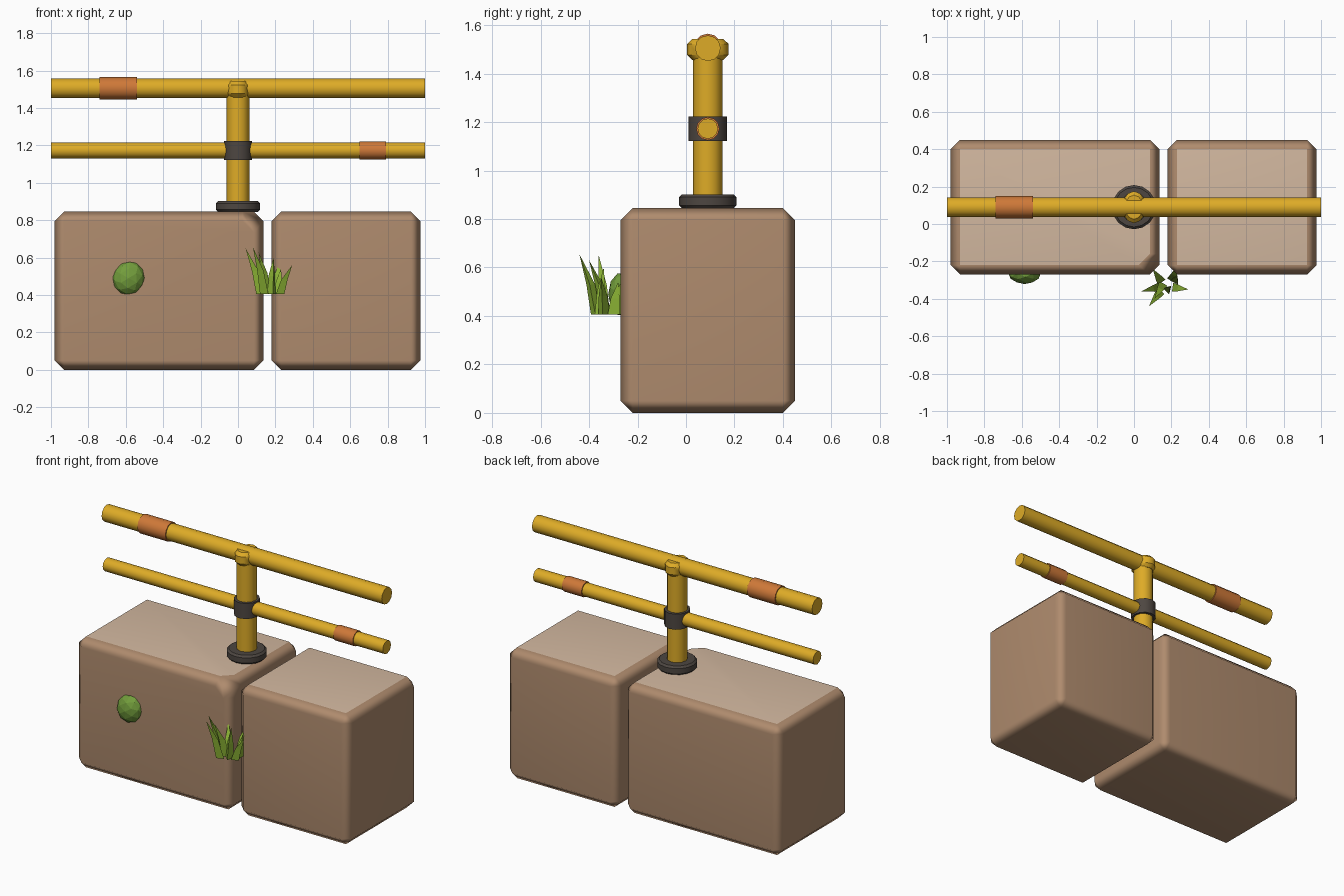
import bpy, bmesh, math
from mathutils import Matrix, Vector

cube = bpy.data.objects.get("Cube")
if cube:
    bpy.data.objects.remove(cube, do_unlink=True)


def material(name, r, g, b):
    m = bpy.data.materials.new(name)
    m.use_nodes = True
    m.diffuse_color = (r, g, b, 1)
    bsdf = next(n for n in m.node_tree.nodes if n.type == 'BSDF_PRINCIPLED')
    bsdf.inputs["Base Color"].default_value = (r, g, b, 1)
    bsdf.inputs["Roughness"].default_value = 0.7
    return m


BROWN = material("clay brown", 0.43, 0.26, 0.155)
TAN = material("pale tan", 0.65, 0.48, 0.35)
YELLOW = material("pipe yellow", 0.73, 0.41, 0.02)
ORANGE = material("rust orange", 0.62, 0.19, 0.04)
DARK = material("dark iron", 0.075, 0.062, 0.053)
MOSS = material("moss green", 0.17, 0.34, 0.045)
GRASS = material("grass green", 0.26, 0.45, 0.035)


def finish(bm, name, mats, smooth_angle=None):
    bmesh.ops.recalc_face_normals(bm, faces=bm.faces)
    mesh = bpy.data.meshes.new(name)
    bm.to_mesh(mesh)
    bm.free()
    ob = bpy.data.objects.new(name, mesh)
    bpy.context.scene.collection.objects.link(ob)
    for m in mats:
        mesh.materials.append(m)
    if smooth_angle:
        bpy.ops.object.select_all(action='DESELECT')
        ob.select_set(True)
        bpy.context.view_layer.objects.active = ob
        bpy.ops.object.shade_smooth_by_angle(angle=math.radians(smooth_angle))
    return ob


def block(name, x0, x1, chipped=False):
    """Stone block with chamfered edges and a paler top face."""
    low, high = Vector((x0, -0.27, 0)), Vector((x1, 0.45, 0.845))
    bm = bmesh.new()
    bmesh.ops.create_cube(bm, size=1, matrix=Matrix.Translation((low + high) / 2)
                          @ Matrix.Diagonal((*(high - low), 1)))
    bmesh.ops.bevel(bm, geom=bm.edges[:], offset=0.05, segments=1, affect='EDGES')
    if chipped:
        # Broken corner at the front, next to the gap
        cut = bmesh.ops.bisect_plane(bm, geom=bm.verts[:] + bm.edges[:] + bm.faces[:],
                                     plane_co=(0.03, -0.27, 0.79), plane_no=(1, -1, 1),
                                     clear_outer=True)
        rim = [e for e in cut["geom_cut"] if isinstance(e, bmesh.types.BMEdge)]
        bmesh.ops.contextual_create(bm, geom=rim)
    bm.normal_update()
    for f in bm.faces:
        f.material_index = 1 if f.normal.z > 0.95 else 0
    ob = finish(bm, name, [BROWN, TAN], 60)
    mod = ob.modifiers.new("soft chamfers", 'WEIGHTED_NORMAL')
    mod.keep_sharp = True


def tube(name, mat, centre, radius, length, axis='Z', sides=12, bevel=0, squash=1):
    """Capped cylinder along X or Z, optionally chamfered at its rims."""
    bm = bmesh.new()
    bmesh.ops.create_cone(bm, cap_ends=True, segments=sides, radius1=radius,
                          radius2=radius, depth=length)
    if bevel:
        rims = [e for e in bm.edges if abs(e.verts[0].co.z - e.verts[1].co.z) < 1e-4]
        bmesh.ops.bevel(bm, geom=rims, offset=bevel, segments=1, affect='EDGES')
    turn = Matrix.Rotation(math.pi / 2, 4, 'Y') if axis == 'X' else Matrix.Identity(4)
    bm.transform(Matrix.Translation(centre) @ turn @ Matrix.Diagonal((squash, 1, 1, 1)))
    finish(bm, name, [mat], 40)


# Stone blocks
block("large_block", -0.98, 0.135, chipped=True)
block("small_block", 0.18, 0.975)

# Post with its foot, collar and cap
Y = 0.09
tube("post_flange", DARK, (0, Y, 0.873), 0.118, 0.058, sides=16, bevel=0.012)
tube("post", YELLOW, (0, Y, 1.18), 0.061, 0.64)
tube("post_collar", DARK, (0, Y, 1.173), 0.08, 0.1, squash=0.94)
tube("post_cap", YELLOW, (0, Y, 1.5), 0.085, 0.086, bevel=0.02, squash=0.76)

# Rails with coupling sleeves
tube("upper_rail", YELLOW, (0, Y, 1.505), 0.053, 2, 'X')
tube("upper_sleeve", ORANGE, (-0.64, Y, 1.505), 0.06, 0.2, 'X')
tube("lower_rail", YELLOW, (0, Y, 1.173), 0.042, 2, 'X')
tube("lower_sleeve", ORANGE, (0.72, Y, 1.173), 0.048, 0.14, 'X')

# Moss clump on the front of the large block
bm = bmesh.new()
bmesh.ops.create_icosphere(bm, subdivisions=2, radius=1)
bm.transform(Matrix.Translation((-0.585, -0.265, 0.49)) @ Matrix.Rotation(0.5, 4, 'Y')
             @ Matrix.Diagonal((0.085, 0.056, 0.092, 1)))
finish(bm, "moss_clump", [MOSS])


def blade(bm, x, y, tip, width=0.028):
    """Three-sided tapering blade that bends outward to its tip."""
    base, tip = Vector((x, y, 0.405)), Vector(tip)
    lean = tip - base
    middle = base + Vector((lean.x * 0.35, lean.y * 0.35, lean.z * 0.5))
    facing = math.atan2(lean.y, lean.x)
    rings = []
    for centre, r in ((base, width), (middle, width * 0.75)):
        rings.append([bm.verts.new(centre + r * Vector((math.cos(a), math.sin(a), 0)))
                      for a in (facing + i * math.tau / 3 for i in range(3))])
    end = bm.verts.new(tip)
    bm.faces.new(rings[0])
    for i in range(3):
        j = (i + 1) % 3
        bm.faces.new((rings[0][i], rings[0][j], rings[1][j], rings[1][i]))
        bm.faces.new((rings[1][i], rings[1][j], end))


# Grass tuft in front of the gap
bm = bmesh.new()
for x, y, tip in (
    (0.125, -0.34, (0.04, -0.36, 0.65)),
    (0.135, -0.37, (0.08, -0.44, 0.655)),
    (0.15, -0.33, (0.11, -0.40, 0.63)),
    (0.14, -0.30, (0.10, -0.24, 0.58)),
    (0.18, -0.35, (0.19, -0.34, 0.60)),
    (0.205, -0.29, (0.24, -0.22, 0.62)),
    (0.22, -0.34, (0.29, -0.35, 0.56)),
    (0.22, -0.30, (0.23, -0.28, 0.54)),
):
    blade(bm, x, y, tip)
finish(bm, "grass_tuft", [GRASS])
